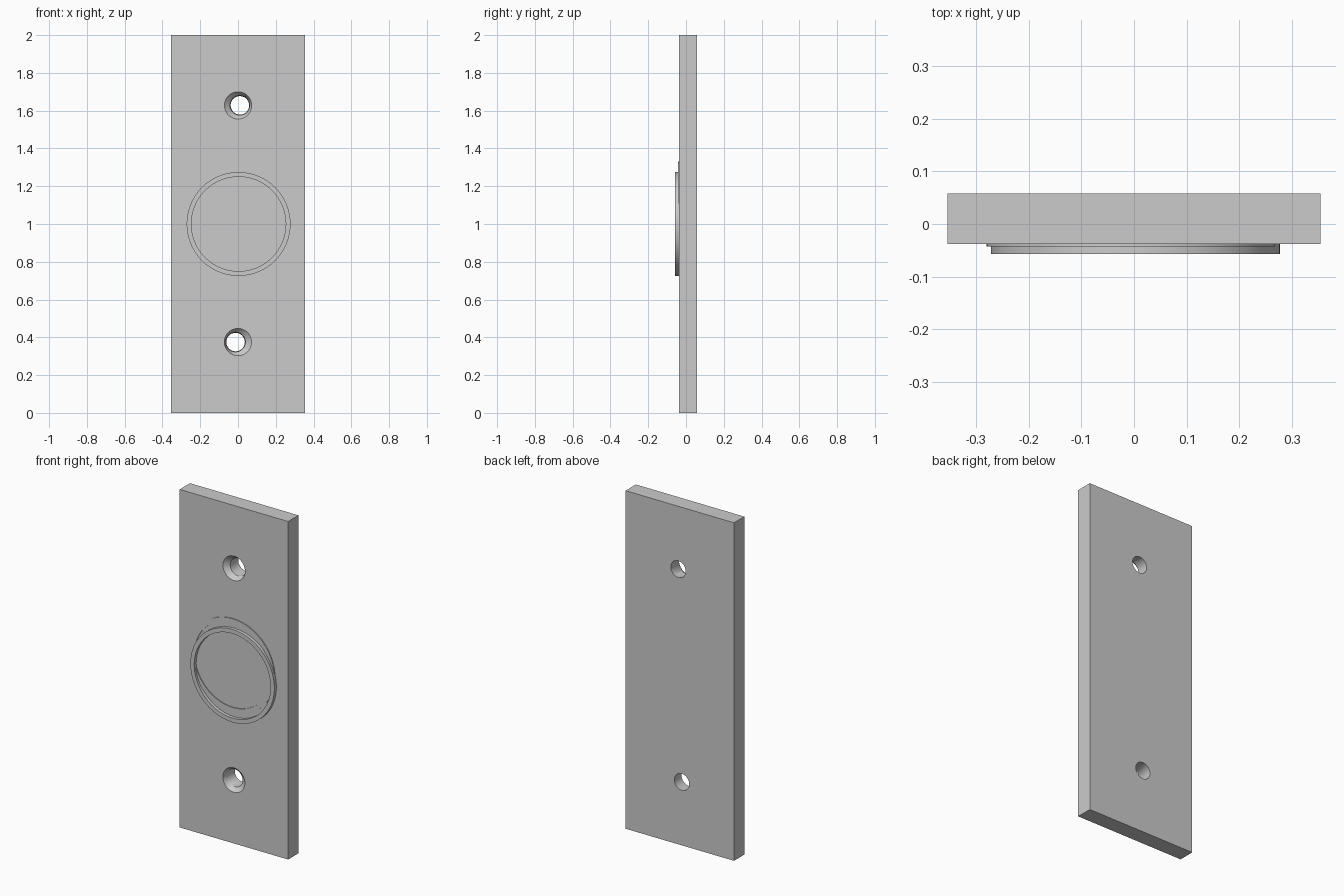
import bpy, bmesh
from math import sin, cos, tau

if "Cube" in bpy.data.objects:
    bpy.data.objects.remove(bpy.data.objects["Cube"])

N = 64

def loft(name, sections, closed=False):
    """Skin circles (x, y, z, radius) lying in XZ planes; cap the ends or join them in a loop."""
    bm = bmesh.new()
    rings = [[bm.verts.new((x + r * cos(tau * i / N), y, z + r * sin(tau * i / N)))
              for i in range(N)] for x, y, z, r in sections]
    pairs = list(zip(rings, rings[1:]))
    if closed:
        pairs.append((rings[-1], rings[0]))
    else:
        bm.faces.new(rings[0])
        bm.faces.new(rings[-1])
    for a, b in pairs:
        for i in range(N):
            j = (i + 1) % N
            bm.faces.new((a[i], a[j], b[j], b[i]))
    bmesh.ops.recalc_face_normals(bm, faces=bm.faces[:])
    mesh = bpy.data.meshes.new(name)
    bm.to_mesh(mesh)
    bm.free()
    ob = bpy.data.objects.new(name, mesh)
    bpy.context.collection.objects.link(ob)
    return ob

def smooth(ob):
    bpy.ops.object.select_all(action='DESELECT')
    ob.select_set(True)
    bpy.context.view_layer.objects.active = ob
    bpy.ops.object.shade_smooth_by_angle(angle=0.5)

def ring(name, x, z, outer, inner, front, back):
    smooth(loft(name, [(x, front, z, outer), (x, back, z, outer),
                       (x, back, z, inner), (x, front, z, inner)], closed=True))

FRONT, BACK = -0.038, 0.058

# Mounting plate
bpy.ops.mesh.primitive_cube_add(size=1, location=(0, (FRONT + BACK) / 2, 1))
plate = bpy.context.object
plate.name = "plate"
plate.scale = (0.71, BACK - FRONT, 2)
bpy.ops.object.transform_apply(location=True, scale=True)

# Countersunk screw holes, bores slightly off centre in opposite directions
for label, x, z in (("upper", 0.01, 1.628), ("lower", -0.013, 0.375)):
    cutter = loft(label + "_hole_cutter", [(0, FRONT - 0.001, z, 0.073), (x, FRONT + 0.025, z, 0.052),
                                           (x, BACK + 0.02, z, 0.048)])
    cutter.hide_render = True
    cutter.hide_set(True)
    mod = plate.modifiers.new(label + "_hole", 'BOOLEAN')
    mod.operation = 'DIFFERENCE'
    mod.solver = 'EXACT'
    mod.object = cutter
    bpy.context.view_layer.objects.active = plate
    bpy.ops.object.modifier_apply(modifier=mod.name)
    bpy.data.objects.remove(cutter)
smooth(plate)

# Raised rim and the thin flat washer sitting a little higher behind it
ring("raised_rim", 0.003, 1.0, 0.275, 0.25, -0.057, FRONT + 0.002)
ring("thin_washer", -0.006, 1.055, 0.275, 0.25, -0.043, FRONT + 0.002)
